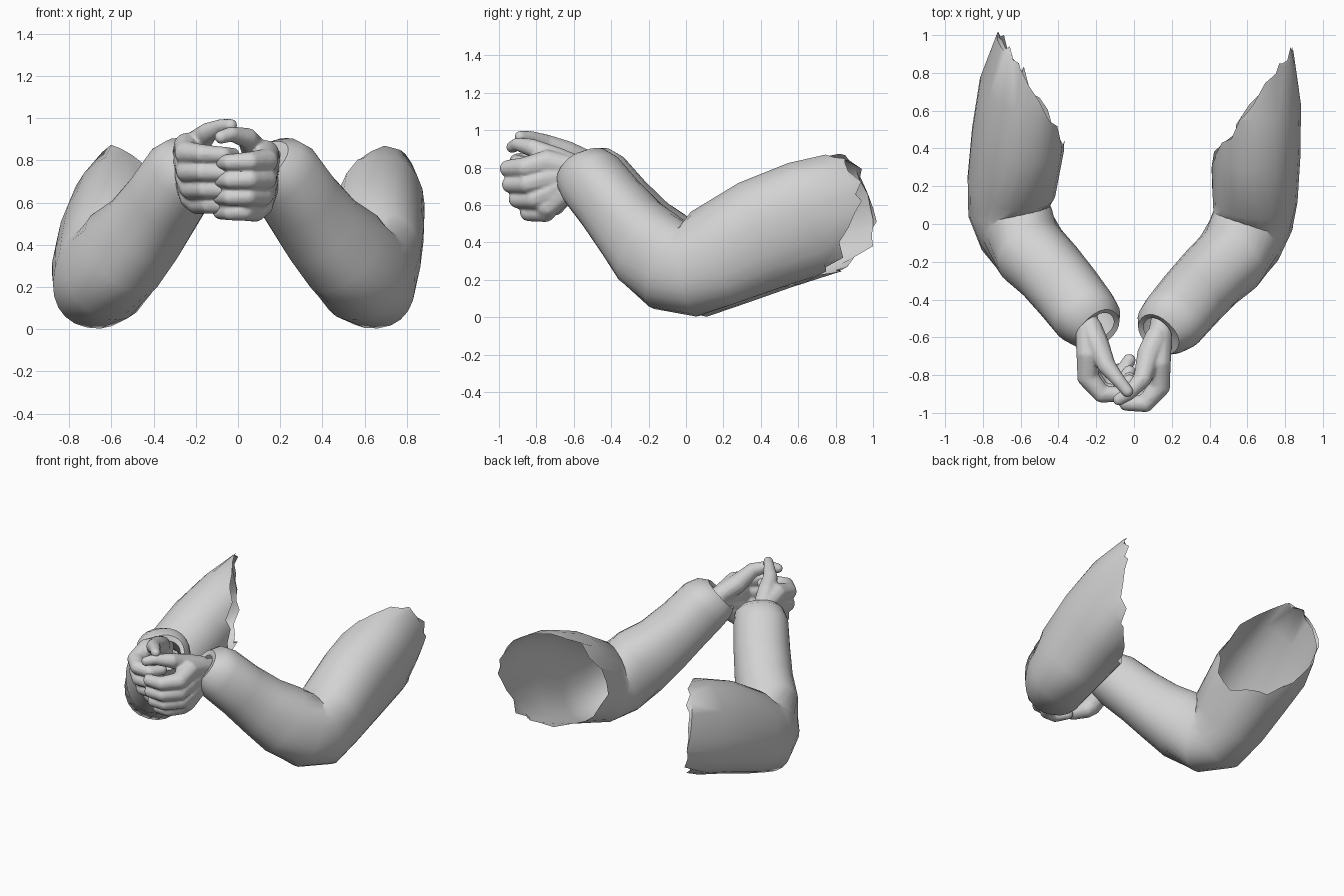
import bpy
import bmesh
import random
from math import cos, sin, pi, copysign
from mathutils import Vector, Matrix

random.seed(4)
cube = bpy.data.objects.get("Cube")
if cube:
    bpy.data.objects.remove(cube, do_unlink=True)

grey = bpy.data.materials.new("plain_grey")
grey.use_nodes = True
grey.diffuse_color = (0.65, 0.65, 0.65, 1)
grey.node_tree.nodes["Principled BSDF"].inputs["Base Color"].default_value = (0.65, 0.65, 0.65, 1)

MIRROR = Matrix.Scale(-1, 4, (1, 0, 0))


def make_object(name, bm):
    mesh = bpy.data.meshes.new(name)
    bm.to_mesh(mesh)
    bm.free()
    mesh.materials.append(grey)
    obj = bpy.data.objects.new(name, mesh)
    bpy.context.collection.objects.link(obj)
    return obj


# Sleeve sections from cuff to shoulder: centre, half width, half height
SECTIONS = [
    ((0.125, -0.57, 0.79), 0.085, 0.085),
    ((0.13, -0.585, 0.80), 0.125, 0.12),
    ((0.16, -0.55, 0.785), 0.16, 0.16),
    ((0.21, -0.505, 0.735), 0.18, 0.18),
    ((0.30, -0.40, 0.605), 0.185, 0.185),
    ((0.40, -0.29, 0.47), 0.19, 0.205),
    ((0.50, -0.20, 0.37), 0.20, 0.235),
    ((0.585, -0.08, 0.27), 0.21, 0.245),
    ((0.63, 0.02, 0.25), 0.215, 0.25),
    ((0.64, 0.15, 0.32), 0.225, 0.275),
    ((0.645, 0.40, 0.44), 0.235, 0.305),
    ((0.655, 0.65, 0.53), 0.225, 0.315),
    ((0.635, 0.85, 0.60), 0.215, 0.29),
    ((0.51, 1.05, 0.65), 0.20, 0.27),
]
SIDES = 24
ELBOW = 8


def soft(v):
    # Slightly squared ellipse
    return copysign(abs(v) ** 0.9, v)


def sleeve(name, shift, turns, leans, cut_at, cut_slope, mirrored):
    bm = bmesh.new()
    pivot = Vector(SECTIONS[ELBOW][0])
    centres = []
    for i, (c, _, _) in enumerate(SECTIONS):
        turn = Matrix.Rotation(turns[i > ELBOW], 3, 'Z')
        centres.append(pivot + turn @ (Vector(c) - pivot) + Vector(shift))
    along = [(b - a).normalized() for a, b in zip(centres, centres[1:])]
    rings = []
    for i, (_, a, b) in enumerate(SECTIONS):
        if i < 4:
            tangent = centres[6] - centres[3]
        else:
            tangent = along[i - 1] + along[min(i, len(along) - 1)]
        tangent.normalize()
        hint = Vector((-leans[i > ELBOW] if i >= ELBOW - 1 else 0, 0, 1))
        side = tangent.cross(hint).normalized()
        up = side.cross(tangent)
        rings.append([bm.verts.new(centres[i] + side * a * soft(cos(2 * pi * k / SIDES))
                                   + up * b * soft(sin(2 * pi * k / SIDES)))
                      for k in range(SIDES)])
    for lower, upper in zip(rings, rings[1:]):
        for k in range(SIDES):
            n = (k + 1) % SIDES
            bm.faces.new((lower[k], lower[n], upper[n], upper[k]))
    # Slanted torn edge, cutting the upper arm only
    upper_faces = [f for f in bm.faces if f.calc_center_median().y > 0.1]
    geom = set(upper_faces)
    for f in upper_faces:
        geom.update(f.verts)
        geom.update(f.edges)
    cut = bmesh.ops.bisect_plane(bm, geom=list(geom), plane_co=cut_at,
                                 plane_no=(-cut_slope, 1, 0), clear_outer=True)
    for v in cut["geom_cut"]:
        if isinstance(v, bmesh.types.BMVert):
            v.co.y = min(v.co.y + random.uniform(-0.045, 0.035), cut_at[1] + 0.59)
            v.co.z += random.uniform(-0.01, 0.01)
    if mirrored:
        bm.transform(MIRROR)
    bmesh.ops.recalc_face_normals(bm, faces=bm.faces[:])
    obj = make_object(name, bm)
    bpy.ops.object.select_all(action='DESELECT')
    obj.select_set(True)
    bpy.context.view_layer.objects.active = obj
    bpy.ops.object.shade_smooth_by_angle(angle=0.9)


def chain(bm, points):
    # Rounded limb through points with radii
    steps = 7
    for (p, r), (q, s) in zip(points, points[1:]):
        for k in range(steps + 1):
            t = k / steps
            bmesh.ops.create_icosphere(
                bm, subdivisions=2, radius=r + (s - r) * t,
                matrix=Matrix.Translation(Vector(p).lerp(Vector(q), t)))


def hand(name, thumb, matrix=None):
    bm = bmesh.new()
    # Four curled fingers, each running from the wrist
    for i, z in enumerate((0.80, 0.715, 0.635, 0.565)):
        back = 0.012 * i * i
        inset = 0.006 * i * i
        chain(bm, [
            ((0.15, -0.52, 0.77 - 0.01 * i), 0.065),
            ((0.135, -0.62, 0.80 - 0.035 * i), 0.068),
            ((0.13 - inset / 2, -0.74, z + 0.03), 0.068),
            ((0.135 - inset, -0.86 + back, z), 0.058),
            ((0.06 - inset / 2, -0.95 + back, z - 0.005), 0.048),
            ((-0.04, -0.95 + back, z - 0.01), 0.041),
            ((-0.085, -0.88 + back, z - 0.01), 0.036)])
    if matrix:
        bm.transform(matrix)
    chain(bm, list(zip(thumb, (0.064, 0.066, 0.05, 0.037, 0.033))))
    bmesh.ops.recalc_face_normals(bm, faces=bm.faces[:])
    obj = make_object(name, bm)
    fuse = obj.modifiers.new("fuse", 'REMESH')
    fuse.mode = 'VOXEL'
    fuse.voxel_size = 0.009
    fuse.use_smooth_shade = True
    relax = obj.modifiers.new("relax", 'SMOOTH')
    relax.factor = 0.5
    relax.iterations = 4


# Sleeves: forearm and shoulder turns, then elbow and shoulder leans
sleeve("left_sleeve", (0, 0, 0), (0, 0), (0.1, -0.12), (0.42, 0.35, 0.45), 1.35, False)
sleeve("right_sleeve", (0.03, 0.05, 0), (0.045, 0.16), (0.2, 0.32), (0.36, 0.41, 0.45), 1.75, True)

# Hands with fingers meeting and thumbs crossing above
hand("left_hand", [(0.12, -0.60, 0.81), (0.08, -0.69, 0.845), (0.045, -0.82, 0.905),
                   (-0.03, -0.90, 0.925), (-0.08, -0.93, 0.91)])
hand("right_hand", [(-0.23, -0.55, 0.84), (-0.195, -0.64, 0.88), (-0.145, -0.75, 0.93),
                    (-0.08, -0.83, 0.96), (-0.035, -0.885, 0.965)],
     Matrix.Translation((-0.11, 0.05, 0.035)) @ MIRROR)
